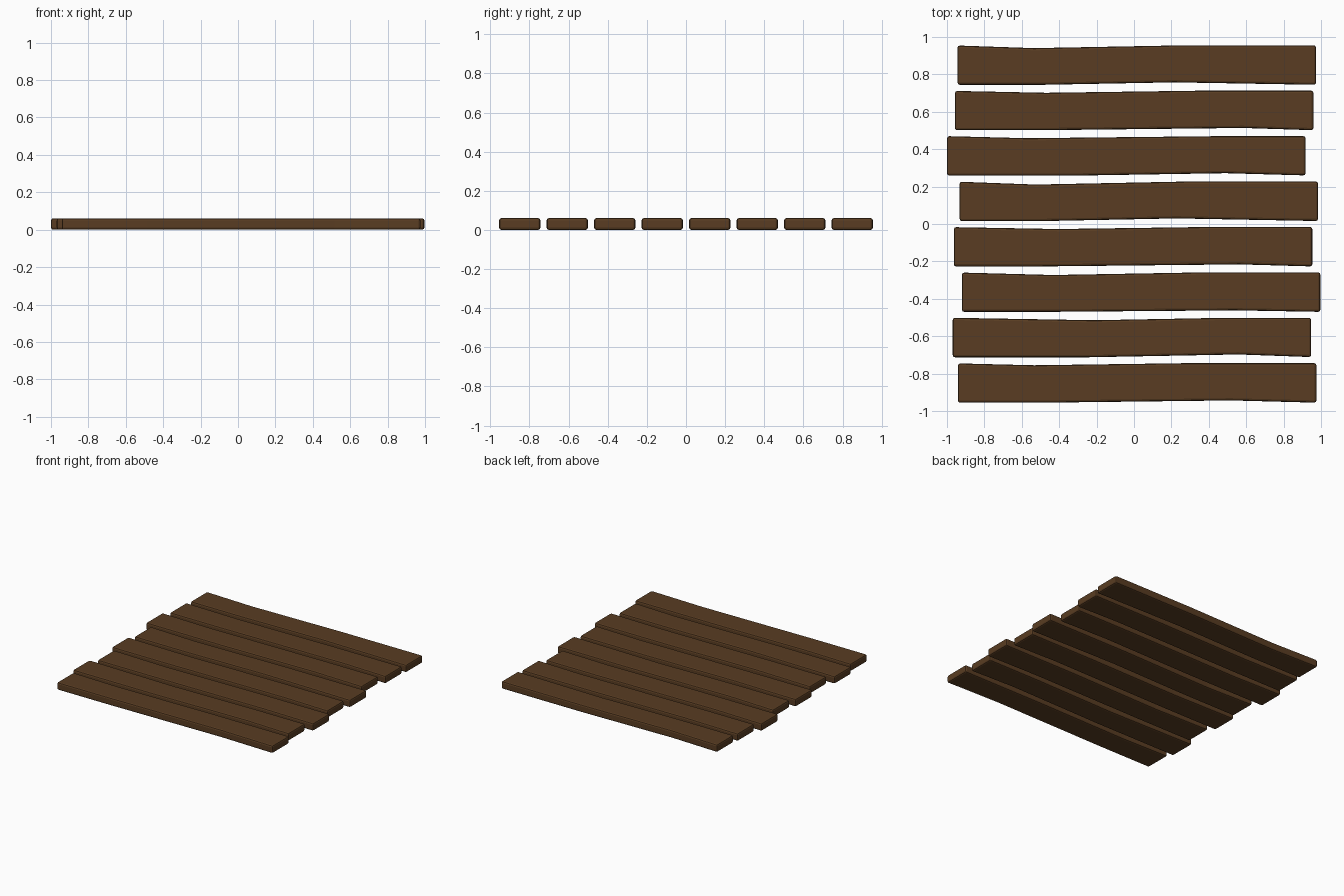
import bpy, bmesh

if "Cube" in bpy.data.objects:
    bpy.data.objects.remove(bpy.data.objects["Cube"])

wood = bpy.data.materials.new("dark brown wood")
wood.diffuse_color = (0.100, 0.046, 0.016, 1)
wood.use_nodes = True
wood.node_tree.nodes["Principled BSDF"].inputs["Base Color"].default_value = wood.diffuse_color

LENGTH, WIDTH, THICK, PITCH = 1.917, 0.211, 0.061, 0.2428


def plank(name, cx, cy, dip, bump, depth_top, depth_bottom, flip):
    """Slightly warped board: back edge dips at x=dip, front edge is notched at x=bump."""
    h, w = LENGTH / 2, WIDTH / 2
    back = [(-h, w - 0.001), (dip, w - depth_top), (dip + 0.8, w), (h, w)]
    front = [(-h, -w), (-0.5, -w), (bump, -w + depth_bottom), (h, -w)]
    s = -1 if flip else 1
    outline = [(s * x, s * y) for x, y in front + back[::-1]]
    bm = bmesh.new()
    face = bm.faces.new([bm.verts.new((x, y, 0)) for x, y in outline])
    up = bmesh.ops.extrude_face_region(bm, geom=[face])
    bmesh.ops.translate(bm, vec=(0, 0, THICK),
                        verts=[v for v in up["geom"] if isinstance(v, bmesh.types.BMVert)])
    bmesh.ops.recalc_face_normals(bm, faces=bm.faces)
    mesh = bpy.data.meshes.new(name)
    bm.to_mesh(mesh)
    bm.free()
    mesh.materials.append(wood)
    ob = bpy.data.objects.new(name, mesh)
    ob.location = (cx, cy, 0)
    bpy.context.collection.objects.link(ob)
    # worn, chamfered edges
    bev = ob.modifiers.new("chamfer", "BEVEL")
    bev.width = 0.012
    bev.segments = 2
    bev.limit_method = "ANGLE"
    bev.angle_limit = 0.6


# boards from back to front: centre x, dip x, bump x, dip depth, bump depth, turned round
boards = [
    (0.015, -0.55, 0.20, 0.015, 0.013, False),
    (0.001, -0.47, 0.58, 0.011, 0.012, False),
    (-0.041, -0.53, 0.53, 0.013, 0.011, True),
    (0.026, -0.55, 0.20, 0.016, 0.014, False),
    (-0.005, -0.40, 0.57, 0.011, 0.011, False),
    (0.038, -0.47, 0.50, 0.014, 0.008, False),
    (-0.011, -0.57, 0.20, 0.015, 0.013, True),
    (0.017, -0.55, 0.50, 0.011, 0.012, False),
]
for i, (cx, dip, bump, d1, d2, flip) in enumerate(boards):
    plank(f"plank_{i + 1}", cx, (3.5 - i) * PITCH, dip, bump, d1, d2, flip)
